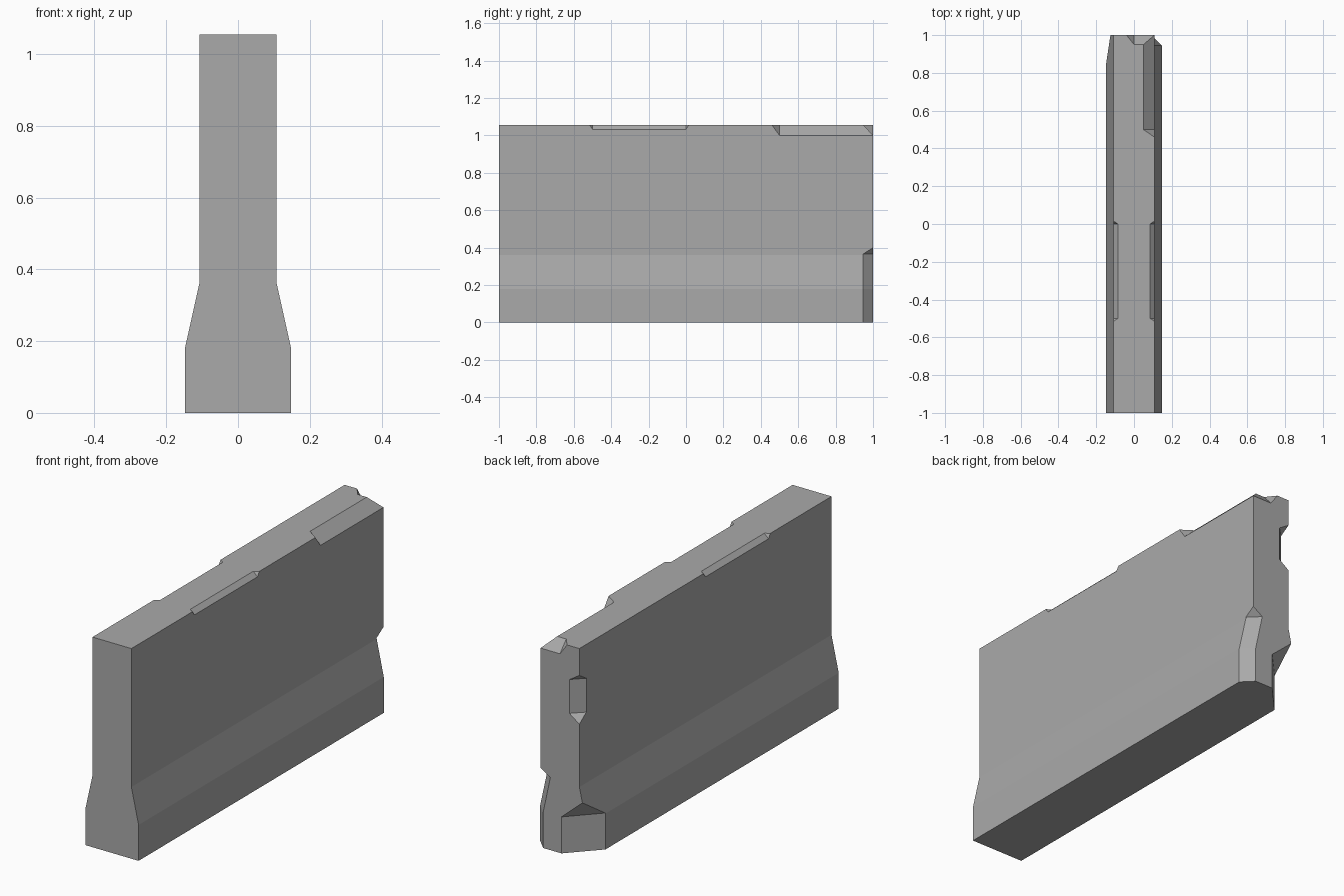
import bpy, bmesh
from mathutils import Vector, geometry

if "Cube" in bpy.data.objects:
    bpy.data.objects.remove(bpy.data.objects["Cube"], do_unlink=True)

# Concrete colour
concrete = bpy.data.materials.new("concrete grey")
concrete.use_nodes = True
concrete.diffuse_color = (0.4, 0.4, 0.4, 1)
concrete.node_tree.nodes["Principled BSDF"].inputs["Base Color"].default_value = (0.4, 0.4, 0.4, 1)

TOP, WALL, FOOT = 1.055, 0.108, 0.148   # height, half width above, half width at foot
STEP, SHOULDER = 0.18, 0.36             # where the sloped flank starts and ends


def make_object(name, bm):
    bmesh.ops.recalc_face_normals(bm, faces=bm.faces)
    mesh = bpy.data.meshes.new(name)
    bm.to_mesh(mesh)
    bm.free()
    mesh.materials.append(concrete)
    obj = bpy.data.objects.new(name, mesh)
    bpy.context.collection.objects.link(obj)
    return obj


# Barrier body: mirrored profile pulled along y
half = [(FOOT, 0), (FOOT, STEP), (WALL, SHOULDER), (WALL, TOP)]
profile = half + [(-x, z) for x, z in reversed(half)]
bm = bmesh.new()
end = bm.faces.new([bm.verts.new((x, -1, z)) for x, z in profile])
pulled = bmesh.ops.extrude_face_region(bm, geom=[end])["geom"]
bmesh.ops.translate(bm, vec=(0, 2, 0), verts=[v for v in pulled if isinstance(v, bmesh.types.BMVert)])
barrier = make_object("concrete_barrier", bm)


def chip(name, low, high, inside, *planes):
    """Break a piece off the barrier: a box trimmed by planes, keeping the side of 'inside'."""
    bm = bmesh.new()
    bmesh.ops.create_cube(bm, size=1)
    low, high, inside = Vector(low), Vector(high), Vector(inside)
    for v in bm.verts:
        v.co = [low[i] if v.co[i] < 0 else high[i] for i in range(3)]
    for points in planes:
        a, b, c = map(Vector, points)
        normal = geometry.normal(a, b, c)
        if normal.dot(inside - a) > 0:
            normal = -normal
        cut = bmesh.ops.bisect_plane(bm, geom=bm.verts[:] + bm.edges[:] + bm.faces[:],
                                     plane_co=a, plane_no=normal, clear_outer=True)
        bmesh.ops.contextual_create(bm, geom=[e for e in cut["geom_cut"] if isinstance(e, bmesh.types.BMEdge)])
    cutter = make_object(name, bm)
    cutter.hide_render = True
    mod = barrier.modifiers.new(name, "BOOLEAN")
    mod.operation, mod.solver, mod.object = "DIFFERENCE", "EXACT", cutter
    bpy.context.view_layer.objects.active = barrier
    bpy.ops.object.modifier_apply(modifier=name)
    bpy.data.objects.remove(cutter, do_unlink=True)


# Shallow chips along both top edges
for s, side in ((1, "left"), (-1, "right")):
    inner, outer, z = s * 0.085, s * WALL, 1.033
    xs = sorted((s * 0.06, s * 0.14))
    chip(side + "_top_chip", (xs[0], -0.6, 1.01), (xs[1], 0.1, 1.1), (outer, -0.25, TOP),
         ((inner, -0.5, TOP), (inner, 0, TOP), (outer, 0, z)),
         ((inner, -0.5, TOP), (outer, -0.5, z), (outer, -0.515, TOP)),
         ((inner, 0, TOP), (outer, 0, z), (outer, 0.015, TOP)))

# Long broken top edge running to the back
chip("long_top_chip", (0.02, 0.4, 0.97), (0.15, 1.1, 1.1), (WALL, 0.8, TOP),
     ((0.05, 0.5, TOP), (0.05, 1, TOP), (WALL, 1, 1)),
     ((0.05, 0.5, TOP), (WALL, 0.5, 1), (WALL, 0.46, TOP)))

# Broken top edge on the back end
chip("back_top_chip", (-0.08, 0.9, 0.97), (0.15, 1.1, 1.1), (0.05, 1, TOP),
     ((0, 0.95, TOP), (0.05, 0.95, TOP), (0, 1, 1)),
     ((0, 0.95, TOP), (0, 1, 1), (-0.04, 1, TOP)))

# Chip on the upright back edge
a, b = (-0.053, 1), (-WALL, 0.945)
chip("back_edge_chip", (-0.2, 0.9, 0.6), (0, 1.1, 1), (-WALL, 1, 0.8),
     ((*a, 0.715), (*b, 0.715), (*a, 0.885)),
     ((*a, 0.885), (*b, 0.885), (-WALL, 1, 0.92)),
     ((*a, 0.715), (*b, 0.715), (-WALL, 1, 0.675)))

# Large broken foot corner
a, b = (-0.008, 1), (-FOOT, 0.85)
chip("right_foot_chip", (-0.2, 0.8, -0.1), (0.05, 1.1, 0.35), (-FOOT, 1, 0.1),
     ((*a, 0), (*b, 0), (*a, 0.183)),
     ((*a, 0.183), (*b, 0.183), (-0.125, 1, 0.285)))

# Narrow broken foot corner, following the foot and then the sloped flank
a, b = (0.093, 1), (FOOT, 0.945)
chip("left_foot_chip", (0.02, 0.9, -0.1), (0.2, 1.1, 0.25), (FOOT, 1, 0.1),
     ((*a, 0), (*b, 0), (*a, STEP)))
chip("left_flank_chip", (0.02, 0.9, 0.1), (0.2, 1.1, 0.45), (0.13, 1, 0.25),
     ((*a, STEP), (*b, STEP), (WALL, 0.945, 0.365)),
     ((0.053, 1, 0.365), (WALL, 0.945, 0.365), (WALL, 1, 0.4)))
